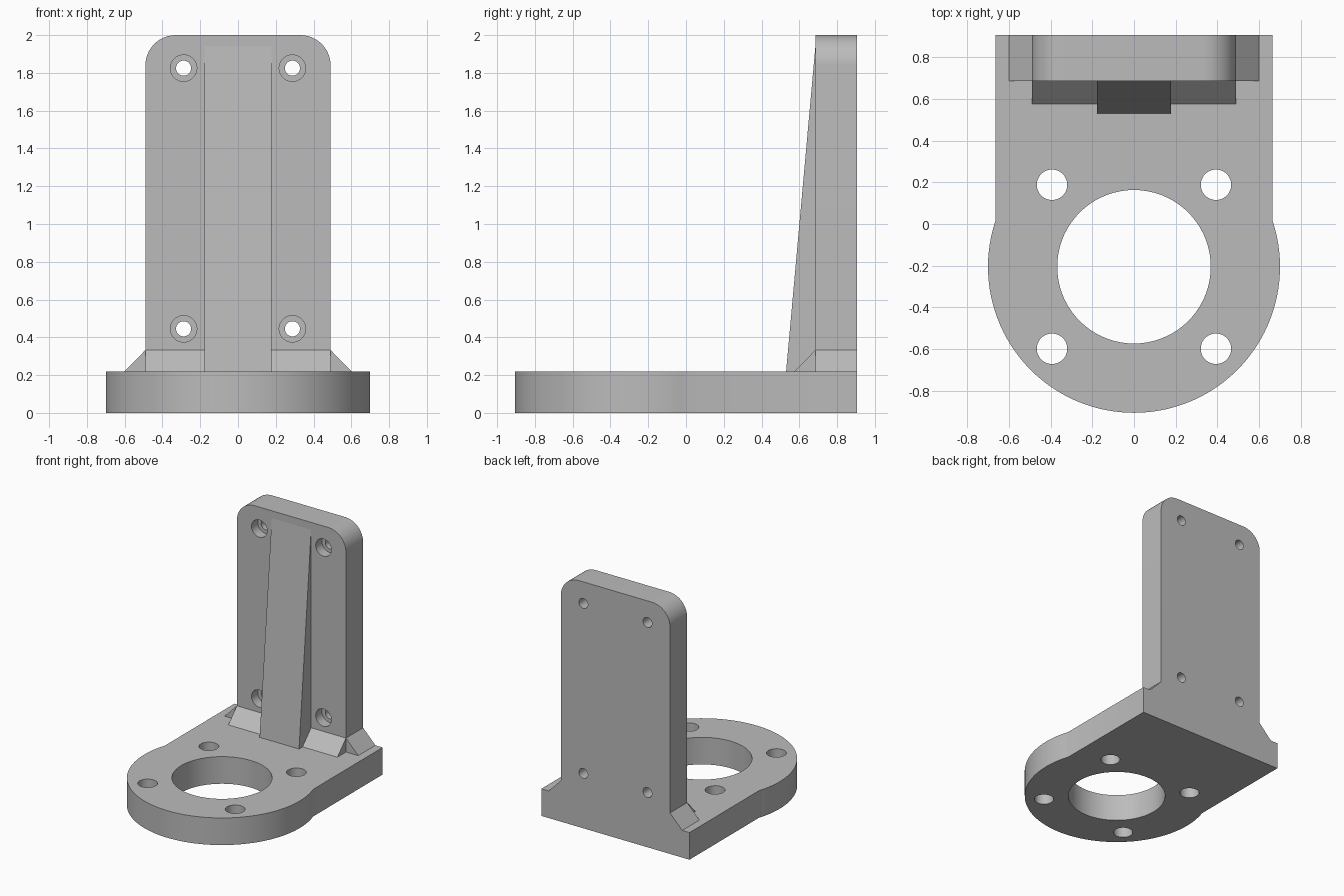
import bpy, bmesh
from math import pi, sin, cos, asin, radians
from mathutils import Vector

if "Cube" in bpy.data.objects:
    bpy.data.objects.remove(bpy.data.objects["Cube"], do_unlink=True)

grey = bpy.data.materials.new("plain_grey")
grey.use_nodes = True
colour = (0.5, 0.5, 0.5, 1)
grey.diffuse_color = colour
grey.node_tree.nodes["Principled BSDF"].inputs["Base Color"].default_value = colour

BACK, FACE = 0.905, 0.685      # rear and front of the upright
BASE_TOP, TOP = 0.22, 2.0
HALF_W = 0.49                  # half width of the upright
CENTRE_Y, DISC_R, BASE_HALF = -0.205, 0.70, 0.665
FILLET_TOP = 0.333


def prism(name, outline, direction):
    """Extrude a closed 3D outline along a direction."""
    bm = bmesh.new()
    face = bm.faces.new([bm.verts.new(p) for p in outline])
    extruded = bmesh.ops.extrude_face_region(bm, geom=[face])["geom"]
    moved = [g for g in extruded if isinstance(g, bmesh.types.BMVert)]
    bmesh.ops.translate(bm, verts=moved, vec=Vector(direction))
    bmesh.ops.recalc_face_normals(bm, faces=bm.faces)
    mesh = bpy.data.meshes.new(name)
    bm.to_mesh(mesh)
    bm.free()
    mesh.materials.append(grey)
    obj = bpy.data.objects.new(name, mesh)
    bpy.context.collection.objects.link(obj)
    return obj


def arc(cx, cy, r, start, end, steps):
    return [(cx + r * cos(start + (end - start) * i / steps),
             cy + r * sin(start + (end - start) * i / steps)) for i in range(steps + 1)]


def activate(obj):
    bpy.ops.object.select_all(action='DESELECT')
    obj.select_set(True)
    bpy.context.view_layer.objects.active = obj


def drill(target, centre, r, axis, steps=48):
    """Cut a round hole starting at centre and running along axis."""
    c = Vector(centre)
    ring = arc(0, 0, r, 0, 2 * pi, steps)[:-1]
    upright_axis = axis[2] != 0
    outline = [c + Vector((a, b, 0) if upright_axis else (a, 0, b)) for a, b in ring]
    cutter = prism("hole_cutter", outline, axis)
    cutter.hide_render = True
    mod = target.modifiers.new("hole", 'BOOLEAN')
    mod.operation, mod.solver, mod.object = 'DIFFERENCE', 'EXACT', cutter
    activate(target)
    bpy.ops.object.modifier_apply(modifier=mod.name)
    bpy.data.objects.remove(cutter, do_unlink=True)


def smooth(obj):
    activate(obj)
    bpy.ops.object.shade_smooth_by_angle(angle=radians(25))


# Base plate: round front, straight sides running to the back
dip = pi / 2 - asin(BASE_HALF / DISC_R)
rim = arc(0, CENTRE_Y, DISC_R, -pi - dip, dip, 72)
outline = [(-BASE_HALF, BACK)] + rim + [(BASE_HALF, BACK)]
base = prism("base_plate", [(x, y, 0) for x, y in outline], (0, 0, BASE_TOP))
drill(base, (0, CENTRE_Y, -0.1), 0.368, (0, 0, 0.5), 72)
for sx in (-1, 1):
    for sy in (-1, 1):
        drill(base, (sx * 0.393, CENTRE_Y + sy * 0.393, -0.1), 0.073, (0, 0, 0.5))
smooth(base)

# Upright plate with rounded top corners and counterbored screw holes
R = 0.16
top = (arc(HALF_W - R, TOP - R, R, 0, pi / 2, 12)
       + arc(R - HALF_W, TOP - R, R, pi / 2, pi, 12))
outline = [(-HALF_W, BASE_TOP), (HALF_W, BASE_TOP)] + top
upright = prism("upright_plate", [(x, FACE, z) for x, z in outline], (0, BACK - FACE, 0))
for x in (-0.288, 0.288):
    for z in (0.445, 1.825):
        drill(upright, (x, FACE - 0.1, z), 0.04, (0, 0.5, 0))
        drill(upright, (x, FACE - 0.1, z), 0.07, (0, 0.18, 0))
smooth(upright)

# Tapered centre rib
RIB = 0.177
prism("centre_rib", [(-RIB, 0.53, BASE_TOP), (-RIB, FACE, BASE_TOP), (-RIB, FACE, 1.94)],
      (2 * RIB, 0, 0))

# Sloped fillets at the foot of the upright, front and sides
for side, s in (("left", 1), ("right", -1)):
    prism("front_fillet_" + side,
          [(s * RIB, 0.575, BASE_TOP), (s * RIB, FACE, BASE_TOP), (s * RIB, FACE, FILLET_TOP)],
          (s * (HALF_W - RIB), 0, 0))
    prism("side_fillet_" + side,
          [(s * 0.6, FACE, BASE_TOP), (s * HALF_W, FACE, BASE_TOP), (s * HALF_W, FACE, FILLET_TOP)],
          (0, BACK - FACE, 0))
